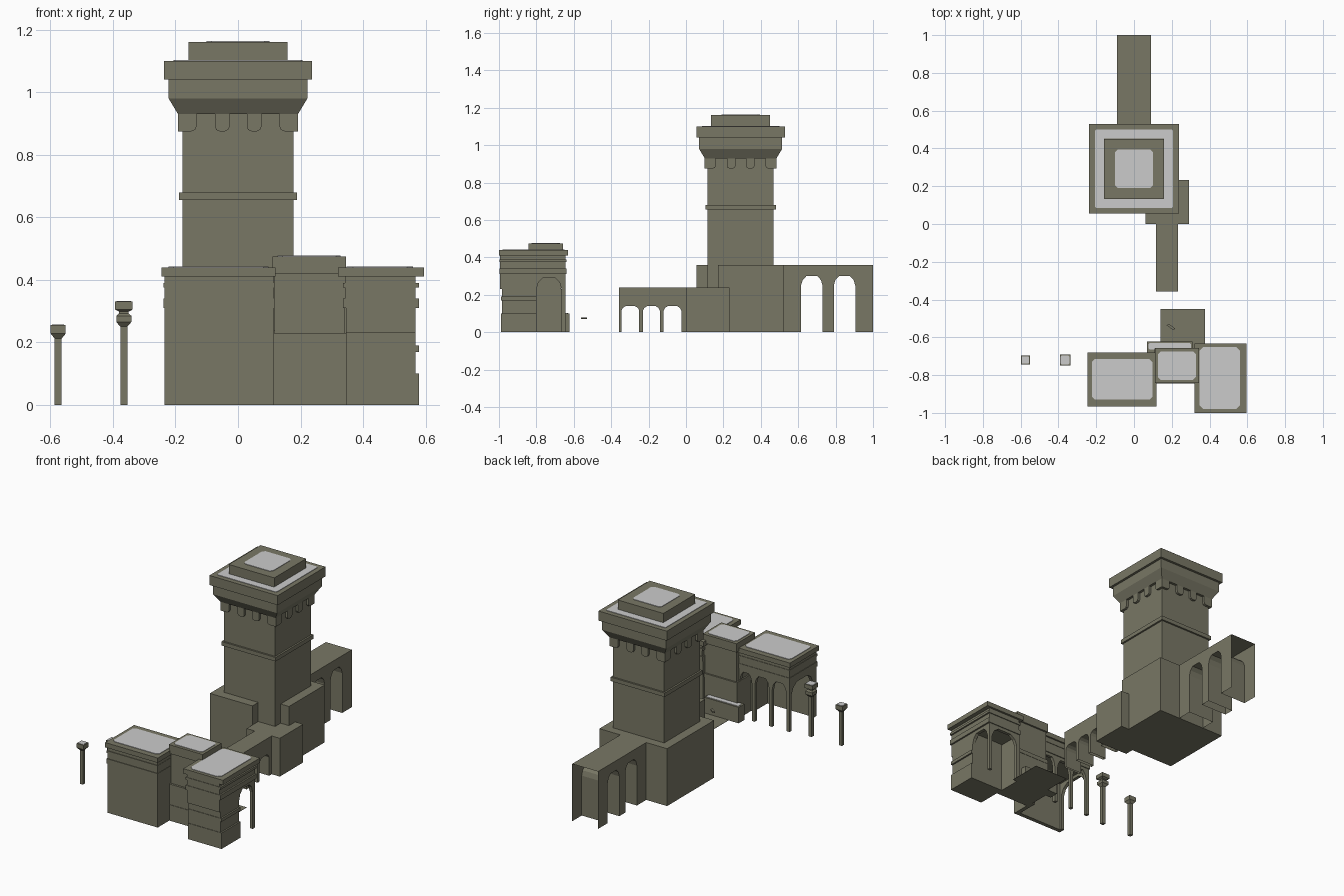
import bpy, bmesh, math
from mathutils import Vector

if "Cube" in bpy.data.objects:
    bpy.data.objects.remove(bpy.data.objects["Cube"])


def material(name, rgb):
    m = bpy.data.materials.new(name)
    m.diffuse_color = (*rgb, 1)
    m.use_nodes = True
    m.node_tree.nodes["Principled BSDF"].inputs["Base Color"].default_value = m.diffuse_color
    return m


STONE = material("olive_stone", (0.19, 0.185, 0.13))
ROOF = material("light_grey_roof", (0.6, 0.6, 0.6))


def finish(name, bm, mat=STONE):
    bmesh.ops.recalc_face_normals(bm, faces=bm.faces)
    me = bpy.data.meshes.new(name)
    bm.to_mesh(me)
    bm.free()
    me.materials.append(mat)
    ob = bpy.data.objects.new(name, me)
    bpy.context.collection.objects.link(ob)
    return ob


def prism(name, pts, offset, mat=STONE, drop=None):
    """Extrude a flat outline; optionally remove faces chosen by a rule."""
    bm = bmesh.new()
    face = bm.faces.new([bm.verts.new(p) for p in pts])
    ext = bmesh.ops.extrude_face_region(bm, geom=[face], use_keep_orig=True)
    bmesh.ops.translate(bm, vec=offset, verts=[e for e in ext["geom"] if isinstance(e, bmesh.types.BMVert)])
    bmesh.ops.recalc_face_normals(bm, faces=bm.faces)
    if drop:
        bad = [f for f in bm.faces if drop(f.calc_center_median(), f.normal)]
        bmesh.ops.delete(bm, geom=bad, context='FACES')
    return finish(name, bm, mat)


def box(name, x0, x1, y0, y1, z0, z1, mat=STONE):
    return prism(name, [(x0, y0, z0), (x1, y0, z0), (x1, y1, z0), (x0, y1, z0)], (0, 0, z1 - z0), mat)


def roof_plate(name, x0, x1, y0, y1, z, c=0.015):
    pts = [(x0 + c, y0), (x1 - c, y0), (x1, y0 + c), (x1, y1 - c),
           (x1 - c, y1), (x0 + c, y1), (x0, y1 - c), (x0, y0 + c)]
    prism(name, [(x, y, z) for x, y in pts], (0, 0, 0.003), ROOF)


def stack(name, cx, cy, levels):
    """Square cross-sections (half width, height) joined into one solid."""
    bm = bmesh.new()
    rings = [[bm.verts.new((cx + sx * h, cy + sy * h, z)) for sx, sy in ((-1, -1), (1, -1), (1, 1), (-1, 1))]
             for h, z in levels]
    for a, b in zip(rings, rings[1:]):
        for i in range(4):
            j = (i + 1) % 4
            bm.faces.new((a[i], a[j], b[j], b[i]))
    bm.faces.new(rings[0])
    bm.faces.new(rings[-1])
    return finish(name, bm)


ARCH = ((0, 0), (.08, .6), (.25, 1), (.75, 1), (.92, .6), (1, 0))


def arcade(name, axis, at, thick, a0, a1, top, arches, spring, peak, drop=None):
    """Wall running along axis from a0 to a1, with open arches (start, end)."""
    prof = [(a0, 0)]
    for s, e in arches:
        prof += [(s, 0)] + [(s + (e - s) * u, spring + (peak - spring) * v) for u, v in ARCH] + [(e, 0)]
    prof += [(a1, 0), (a1, top), (a0, top)]
    if axis == 'y':
        pts, off = [(at, a, z) for a, z in prof], (thick, 0, 0)
    else:
        pts, off = [(a, at, z) for a, z in prof], (0, thick, 0)
    return prism(name, pts, off, drop=drop)


# --- Tower -----------------------------------------------------------------
TY = 0.292
base = [(-.235, .057), (.06, .057), (.06, .17), (.235, .17), (.235, .523), (-.235, .523)]
prism("tower_base", [(x, y, 0) for x, y in base], (0, 0, .36))
box("tower_side_block", .06, .29, 0, .232, 0, .24)
stack("tower_shaft", 0, TY, [(.177, .24), (.177, .94)])
stack("tower_band", 0, TY, [(.188, .655), (.188, .68)])
stack("tower_crown", 0, TY, [(.192, .93), (.222, .98), (.222, 1.04), (.237, 1.04), (.237, 1.10)])
stack("tower_top", 0, TY, [(.158, 1.10), (.158, 1.16)])
for i, (x0, x1, y0, y1) in enumerate(((-.207, .207, .085, .132), (-.207, .207, .452, .499),
                                      (-.207, -.158, .12, .464), (.158, .207, .12, .464))):
    roof_plate(f"tower_walk_{i}", x0, x1, y0, y1, 1.10, .006)
roof_plate("tower_top_roof", -.10, .10, .19, .395, 1.16)

# Rounded corbels repeated on the four sides
for side in range(4):
    ang = side * math.pi / 2
    c, s = math.cos(ang), math.sin(ang)
    for k, (a, b) in enumerate(((-.192, -.133), (-.074, -.027), (.028, .075), (.133, .192))):
        r = .015
        prof = [(a, .93), (a, .875 + r), (a + r * .3, .875 + r * .3), (a + r, .875),
                (b - r, .875), (b - r * .3, .875 + r * .3), (b, .875 + r), (b, .93)]
        if k == 0:      # corner corbels keep a square outer edge
            prof[1:4] = [(a, .875)]
        elif k == 3:
            prof[5:7] = [(b, .875)]
        pts = [(u * c + .192 * s, TY + u * s - .192 * c, z) for u, z in prof]
        prism(f"corbel_{side}_{k}", pts, (-.02 * s, .02 * c, 0))

# --- Aqueducts, hollow and open underneath and at the far end ----------------
arcade("tall_aqueduct", 'y', -.09, .18, .523, 1.0, .36, [(.615, .73), (.79, .905)], .25, .30,
       lambda p, n: n.z < -.9 and p.z < .01 or p.y > .999)
arcade("low_aqueduct", 'y', .117, .117, -.357, 0, .24, [(-.345, -.25), (-.23, -.14), (-.12, -.025)],
       .115, .14, lambda p, n: n.z < -.9 and p.z < .01)

# --- Left hall: front wall, arcades at the back and left ---------------------
box("left_hall_front_wall", -.235, .115, -.96, -.935, 0, .31)
box("left_hall_right_wall", .09, .115, -.96, -.80, 0, .31)
box("left_hall_entablature", -.235, .115, -.96, -.69, .31, .41)
for i, (z0, z1) in enumerate(((.31, .34), (.375, .39))):
    box(f"left_hall_band_{i}", -.238, .117, -.964, -.687, z0, z1)
box("left_hall_cornice", -.245, .12, -.967, -.68, .41, .44)
roof_plate("left_hall_roof", -.222, .097, -.93, -.715, .44)
arcade("left_hall_back_arcade", 'x', -.712, .02, -.235, .115, .32,
       [(-.213, -.113), (-.093, .007), (.027, .11)], .23, .29)
arcade("left_hall_side_arcade", 'y', -.235, .02, -.96, -.692, .32, [(-.92, -.712)], .23, .29)

# --- Middle block ------------------------------------------------------------
box("middle_lower", .108, .345, -.842, -.66, 0, .205)
box("middle_plinth", .108, .345, -.845, -.66, 0, .10)
box("middle_ledge", .108, .345, -.845, -.658, .205, .23)
box("middle_upper", .117, .342, -.832, -.668, .23, .42)
box("middle_cornice", .11, .345, -.843, -.657, .42, .475)
roof_plate("middle_roof", .127, .328, -.825, -.675, .475)
box("back_porch", .07, .31, -.68, -.622, 0, .10)
roof_plate("back_porch_roof", .078, .302, -.665, -.63, .10, .006)
box("yard_paving", .14, .375, -.66, -.45, 0, .002)

# Tiny ornament hanging over the yard
prism("yard_ornament", [(.172, -.535, .07), (.187, -.53, .07), (.218, -.553, .07), (.208, -.562, .07)], (0, 0, .008))

# --- Right hall: solid front, open porch behind ------------------------------
box("right_hall_lower", .345, .568, -.985, -.80, 0, .23)
box("right_hall_upper", .345, .568, -.995, -.80, .23, .31)
box("right_hall_plinth", .345, .578, -.988, -.80, 0, .10)
box("right_hall_string", .345, .578, -.988, -.80, .17, .19)
box("right_hall_entablature", .342, .568, -.995, -.645, .31, .41)
for i, (z0, z1) in enumerate(((.31, .34), (.375, .39))):
    box(f"right_hall_band_{i}", .335, .578, -.998, -.64, z0, z1)
box("right_hall_cornice", .32, .595, -1.0, -.632, .41, .44)
roof_plate("right_hall_roof", .347, .56, -.98, -.65, .44, .02)
arcade("right_hall_side_arch", 'y', .548, .02, -.81, -.645, .32, [(-.80, -.665)], .23, .29)
arcade("right_hall_back_arch", 'x', -.665, .02, .335, .568, .32, [(.36, .548)], .23, .29)

# --- Free-standing columns ---------------------------------------------------
stack("short_column", -.575, -.72, [(.011, 0), (.011, .212), (.024, .228), (.024, .255)])
roof_plate("short_column_top", -.594, -.556, -.739, -.701, .254, .004)
stack("tall_column", -.365, -.72, [(.011, 0), (.011, .25), (.024, .265), (.024, .285), (.015, .293),
                                   (.015, .298), (.028, .305), (.028, .33)])
roof_plate("tall_column_top", -.388, -.342, -.743, -.697, .329, .004)
